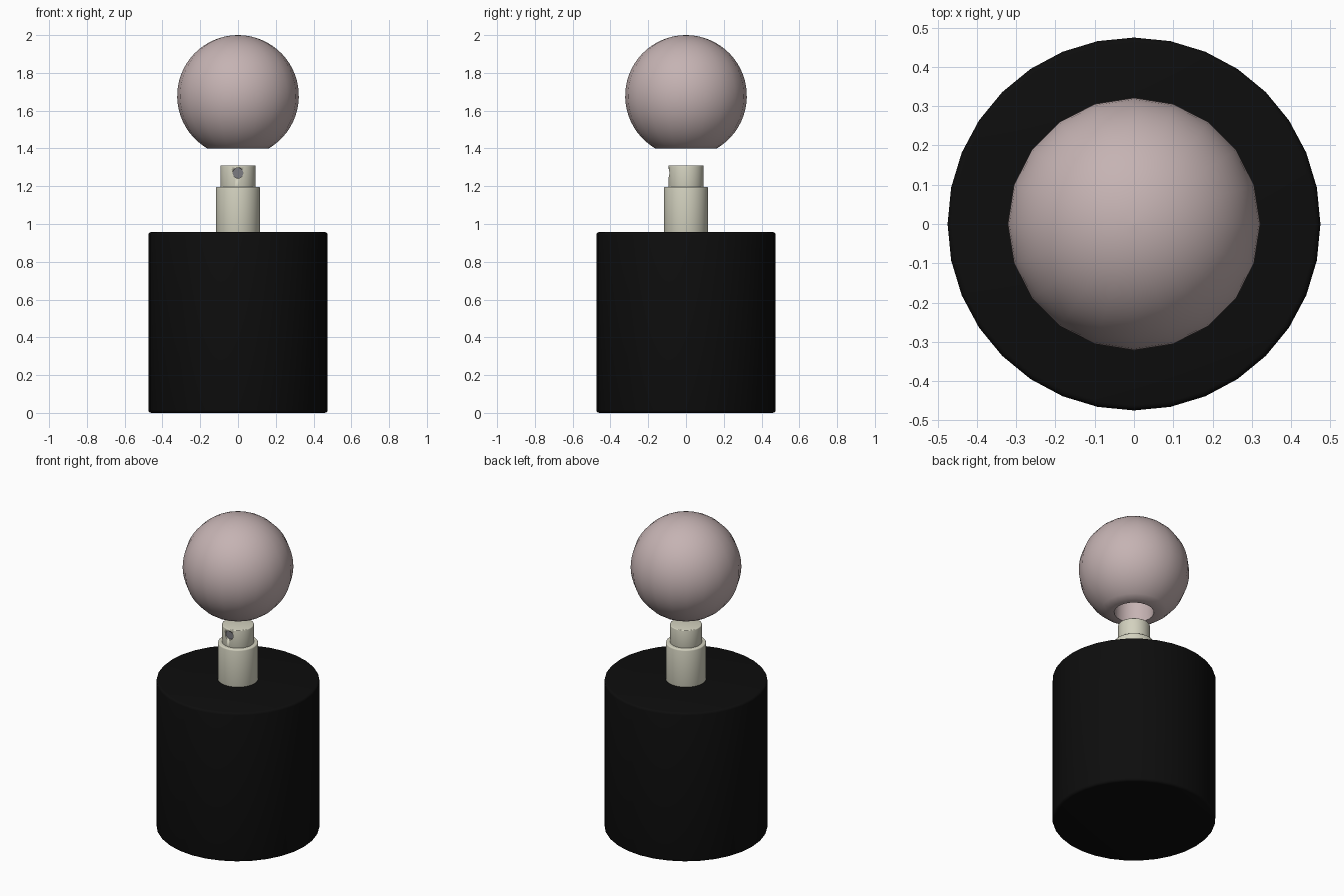
import bpy, bmesh, math
from mathutils import Matrix

if "Cube" in bpy.data.objects:
    bpy.data.objects.remove(bpy.data.objects["Cube"])


def material(name, rgb):
    m = bpy.data.materials.new(name)
    m.diffuse_color = (*rgb, 1)
    m.use_nodes = True
    m.node_tree.nodes["Principled BSDF"].inputs["Base Color"].default_value = m.diffuse_color
    return m


def finish(bm, name, mat, angle=35):
    bmesh.ops.recalc_face_normals(bm, faces=bm.faces)
    me = bpy.data.meshes.new(name)
    bm.to_mesh(me)
    bm.free()
    ob = bpy.data.objects.new(name, me)
    bpy.context.collection.objects.link(ob)
    me.materials.append(mat)
    bpy.ops.object.select_all(action='DESELECT')
    ob.select_set(True)
    bpy.context.view_layer.objects.active = ob
    bpy.ops.object.shade_smooth_by_angle(angle=math.radians(angle))
    return ob


def lathe(name, profile, sides, mat):
    """Revolve (radius, z) points about z; both ends are capped flat."""
    bm = bmesh.new()
    rings = [[bm.verts.new((r * math.cos(2 * math.pi * i / sides),
                            r * math.sin(2 * math.pi * i / sides), z))
              for i in range(sides)] for r, z in profile]
    for a, b in zip(rings, rings[1:]):
        for i in range(sides):
            j = (i + 1) % sides
            bm.faces.new((a[i], a[j], b[j], b[i]))
    bm.faces.new(rings[0])
    bm.faces.new(rings[-1])
    return finish(bm, name, mat)


def front_disc(name, radius, depth, y, z, mat):
    """Short cylinder lying along y."""
    bm = bmesh.new()
    bmesh.ops.create_cone(bm, cap_ends=True, segments=24, radius1=radius,
                          radius2=radius, depth=depth,
                          matrix=Matrix.Translation((0, y, z)) @ Matrix.Rotation(math.pi / 2, 4, 'X'))
    return finish(bm, name, mat)


def rounded(r, z0, z1, b0, b1):
    """Cylinder profile with rounded bottom and top edges."""
    arc = [math.radians(a) for a in (0, 30, 60, 90)]
    low = [(r - b0 + b0 * math.sin(a), z0 + b0 - b0 * math.cos(a)) for a in arc]
    high = [(r - b1 + b1 * math.cos(a), z1 - b1 + b1 * math.sin(a)) for a in arc]
    return low + high


black = material("black_glass", (0.004, 0.004, 0.004))
cream = material("cream_plastic", (0.65, 0.64, 0.52))
pink = material("pink_cap", (0.56, 0.45, 0.45))
grey = material("grey_nozzle", (0.2, 0.2, 0.22))

# Bottle and sprayer
lathe("bottle_body", rounded(0.475, 0, 0.957, 0.016, 0.014), 32, black)
lathe("sprayer_collar", rounded(0.117, 0.95, 1.196, 0.002, 0.008), 32, cream)
button = lathe("sprayer_button", rounded(0.093, 1.19, 1.31, 0.002, 0.005), 32, cream)

# Spray hole recessed in the front of the button
cutter = front_disc("spray_hole_cutter", 0.028, 0.06, -0.11, 1.27, grey)
cutter.hide_render = True
cutter.hide_set(True)
mod = button.modifiers.new("spray_hole", 'BOOLEAN')
mod.object = cutter
mod.solver = 'EXACT'
bpy.context.view_layer.objects.active = button
bpy.ops.object.modifier_apply(modifier=mod.name)
bpy.data.objects.remove(cutter)
front_disc("spray_hole", 0.0275, 0.01, -0.0765, 1.27, grey)

# Ball cap: flat underside with a socket for the sprayer
R, CZ, CUT = 0.322, 1.678, 1.40
start = math.acos((CUT - CZ) / R)
steps = 26
ball = [(0.116, 1.76), (0.116, CUT)]
for i in range(steps):
    t = start * (1 - i / steps)
    ball.append((R * math.sin(t), CZ + R * math.cos(t)))
ball.append((0.0005, CZ + R))
lathe("ball_cap", ball, 20, pink)
